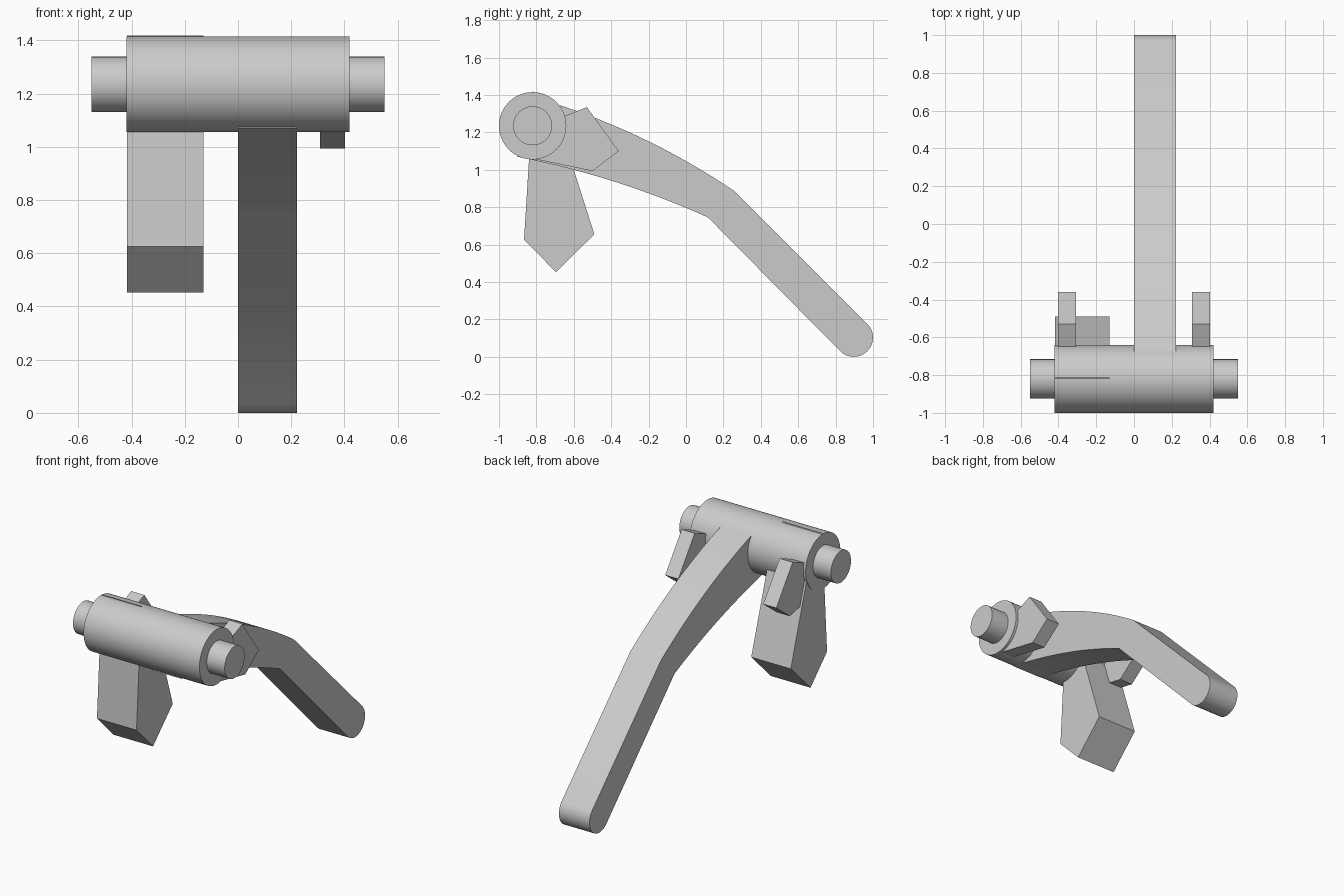
import bpy, bmesh, math
from mathutils import Vector

if "Cube" in bpy.data.objects:
    bpy.data.objects.remove(bpy.data.objects["Cube"], do_unlink=True)

grey = bpy.data.materials.new("plain grey")
grey.use_nodes = True
grey.diffuse_color = (0.6, 0.6, 0.6, 1)
grey.node_tree.nodes["Principled BSDF"].inputs["Base Color"].default_value = (0.6, 0.6, 0.6, 1)

AXIS_Y, AXIS_Z = -0.82, 1.235


def finish(obj):
    obj.data.materials.append(grey)
    bpy.ops.object.select_all(action="DESELECT")
    obj.select_set(True)
    bpy.context.view_layer.objects.active = obj
    bpy.ops.object.shade_smooth_by_angle(angle=math.radians(25))


def plate(name, profile, x0, x1):
    """Extrude a side profile of (y, z) points from x0 to x1."""
    bm = bmesh.new()
    face = bm.faces.new([bm.verts.new((x0, y, z)) for y, z in profile])
    out = bmesh.ops.extrude_face_region(bm, geom=[face])
    moved = [v for v in out["geom"] if isinstance(v, bmesh.types.BMVert)]
    bmesh.ops.translate(bm, verts=moved, vec=(x1 - x0, 0, 0))
    bmesh.ops.recalc_face_normals(bm, faces=bm.faces)
    mesh = bpy.data.meshes.new(name)
    bm.to_mesh(mesh)
    bm.free()
    obj = bpy.data.objects.new(name, mesh)
    bpy.context.collection.objects.link(obj)
    finish(obj)


def rod(name, radius, x0, x1):
    bpy.ops.mesh.primitive_cylinder_add(
        vertices=64, radius=radius, depth=x1 - x0,
        location=((x0 + x1) / 2, AXIS_Y, AXIS_Z), rotation=(0, math.pi / 2, 0))
    obj = bpy.context.object
    obj.name = name
    finish(obj)


def bend(a, control, b, steps=14):
    a, control, b = Vector(a), Vector(control), Vector(b)
    ts = [i / steps for i in range(steps + 1)]
    return [a * (1 - t) ** 2 + control * 2 * t * (1 - t) + b * t * t for t in ts]


# Barrel with a pin through each end
rod("barrel", 0.18, -0.42, 0.42)
rod("right_pin", 0.104, -0.55, -0.41)
rod("left_pin", 0.104, 0.41, 0.55)

# Long curved arm with a rounded tip
top = bend((-0.674, 1.345), (-0.175, 1.18), (0.26, 0.885))
under = bend((0.118, 0.745), (-0.37, 0.965), (-0.904, 1.07))
tip = []
for i in range(25):
    a = math.radians(45 - 180 * i / 24)
    tip.append((0.897 + 0.103 * math.cos(a), 0.103 + 0.103 * math.sin(a)))
plate("long_arm", top + tip + under, 0.0, 0.222)

# Short pointed pedal hanging below the barrel
plate("short_pedal", [(-0.817, 1.419), (-0.866, 0.625), (-0.695, 0.453),
                      (-0.49, 0.655), (-0.67, 1.22), (-0.70, 1.30)], -0.417, -0.13)

# Matching lugs behind the barrel
lug = [(-0.75, 1.245), (-0.53, 1.335), (-0.36, 1.10), (-0.50, 0.993), (-0.85, 1.066)]
plate("left_lug", lug, 0.308, 0.403)
plate("right_lug", lug, -0.403, -0.308)
